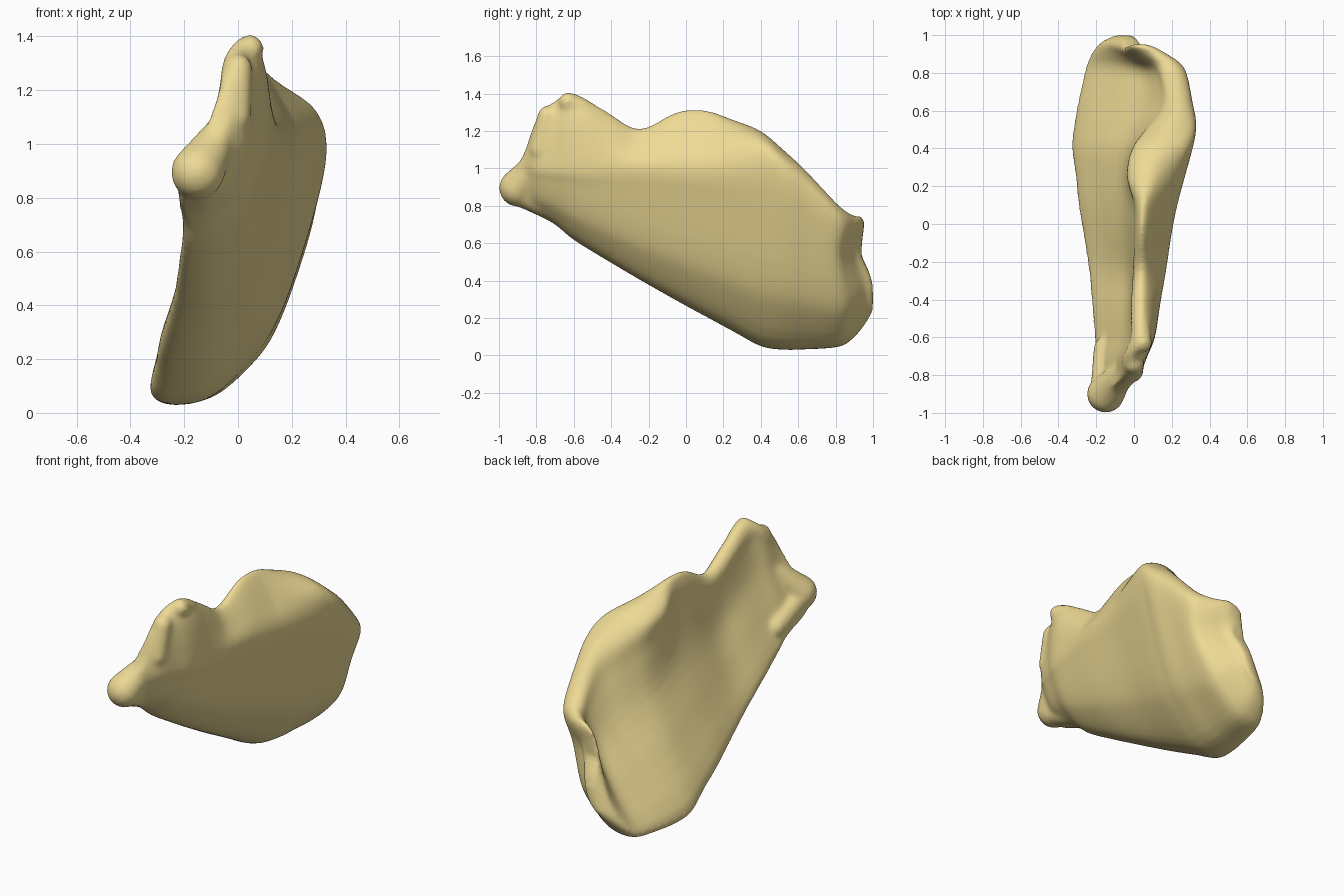
import bpy, bmesh, math
from mathutils import Matrix, Vector

cube = bpy.data.objects.get("Cube")
if cube:
    bpy.data.objects.remove(cube, do_unlink=True)


def clamp(value):
    return max(0, min(1, value))


def curve_point(a, b, c, d, t):
    """Catmull-Rom blend between vectors b and c."""
    return b + 0.5 * t * ((c - a) + t * ((2 * a - 5 * b + 4 * c - d) + t * (3 * (b - c) + d - a)))


def resample(points, steps, closed):
    count = len(points)
    pick = (lambda i: points[i % count]) if closed else (lambda i: points[max(0, min(count - 1, i))])
    spans = count if closed else count - 1
    result = [curve_point(pick(i - 1), pick(i), pick(i + 1), pick(i + 2), k / steps)
              for i in range(spans) for k in range(steps)]
    return result if closed else result + [points[-1]]


# Stations along the body: y, bottom z, top z, bottom x, outer x, top x, lip x
stations = [Vector(row) for row in (
    (-.95, .85, .96, -.21, -.10, -.13, -.16),
    (-.87, .79, 1.07, -.22, -.03, -.06, -.12),
    (-.80, .76, 1.26, -.22, .03, -.01, -.06),
    (-.70, .71, 1.36, -.21, .07, .01, -.05),
    (-.60, .63, 1.40, -.21, .11, .045, -.01),
    (-.42, .52, 1.30, -.225, .14, .05, -.01),
    (-.25, .42, 1.21, -.24, .17, .05, .0),
    (-.05, .31, 1.30, -.27, .20, .05, .01),
    (.10, .23, 1.31, -.295, .23, .06, .01),
    (.25, .15, 1.26, -.31, .27, .09, -.03),
    (.40, .07, 1.20, -.33, .31, .13, .00),
    (.52, .05, 1.10, -.32, .33, .19, .09),
    (.64, .05, .99, -.30, .31, .23, .17),
    (.82, .06, .80, -.26, .27, .21, .14),
    (.90, .11, .75, -.23, .19, .12, .06),
    (.96, .18, .71, -.18, .08, .03, -.03),
    (1.0, .24, .38, -.10, .00, -.03, -.06),
)]

# Outer wall shape from the bottom edge to the widest point, and inner face depth
OUTER = ((0, .02), (.30, 0), (.60, .20), (.76, .40), (.92, .75), (1, 1))
INNER = ((.15, .4), (.4, .8), (.7, .4))


def section(station):
    y, low, high, foot, wide, crest, lip = station
    height = high - low
    widest = min(1.01, low + .87 * height)
    ring = [Vector((foot + (wide - foot) * u, y, low + (widest - low) * v)) for u, v in OUTER]
    # Shoulder is squarer at the back and under the front peak
    square = max(clamp((y - .1) / .3), clamp((-.3 - y) / .25))
    ring.append(Vector((crest + (.6 + .22 * square) * (wide - crest), y,
                        high - (.48 - .18 * square) * (high - widest))))
    ring.append(Vector((crest, y, high)))
    tip = Vector((lip, y, high - .05 * height))
    ring.append(tip)
    # Hollow inner face below the rolled lip
    hollow = (.045 + .45 * (crest - lip)) * clamp((y + .95) / .6) * clamp(4 * (1.05 - y))
    for t, depth in INNER:
        ring.append(tip.lerp(ring[0], t) + Vector((hollow * depth, 0, 0)))
    # Shallow notch in the back end
    for p in ring:
        p.y -= .05 * clamp((y - .7) / .2) * math.exp(-((p.z - .56) / .1) ** 2)
    return resample(ring, 4, True)


# Leaning shell body
bm = bmesh.new()
loops = [[bm.verts.new(p) for p in section(s)] for s in resample(stations, 4, False)]
for a, b in zip(loops, loops[1:]):
    for i in range(len(a)):
        j = (i + 1) % len(a)
        bm.faces.new((a[i], a[j], b[j], b[i]))
bm.faces.new(loops[0])
bm.faces.new(loops[-1])


# Tapered rounded ridge made of closely spaced balls
def ridge(start, end, radius_start, radius_end, count=9):
    for i in range(count):
        t = i / (count - 1)
        centre = Vector(start).lerp(Vector(end), t)
        bmesh.ops.create_uvsphere(bm, u_segments=24, v_segments=16,
                                  radius=radius_start + (radius_end - radius_start) * t,
                                  matrix=Matrix.Translation(centre))


# Front knob, its lower spur, the front crest and the peak
ridge((-.15, -.90, .895), (-.05, -.77, 1.06), .10, .06)
ridge((-.15, -.85, .86), (-.15, -.66, .77), .08, .065)
ridge((.0, -.74, 1.28), (-.01, -.78, 1.10), .055, .06)
ridge((.045, -.63, 1.355), (.045, -.54, 1.325), .052, .04)
bmesh.ops.recalc_face_normals(bm, faces=bm.faces)

mesh = bpy.data.meshes.new("curved_shell")
bm.to_mesh(mesh)
bm.free()
shell = bpy.data.objects.new("curved_shell", mesh)
bpy.context.collection.objects.link(shell)

# Fuse the parts into one soft surface
remesh = shell.modifiers.new("fuse", 'REMESH')
remesh.mode = 'VOXEL'
remesh.voxel_size = .012
remesh.use_smooth_shade = True
soften = shell.modifiers.new("soften", 'SMOOTH')
soften.factor = .5
soften.iterations = 16

# Pale ochre material
ochre = bpy.data.materials.new("ochre")
ochre.use_nodes = True
ochre.diffuse_color = (.85, .70, .30, 1)
ochre.node_tree.nodes["Principled BSDF"].inputs["Base Color"].default_value = ochre.diffuse_color
mesh.materials.append(ochre)
mesh.shade_smooth()
